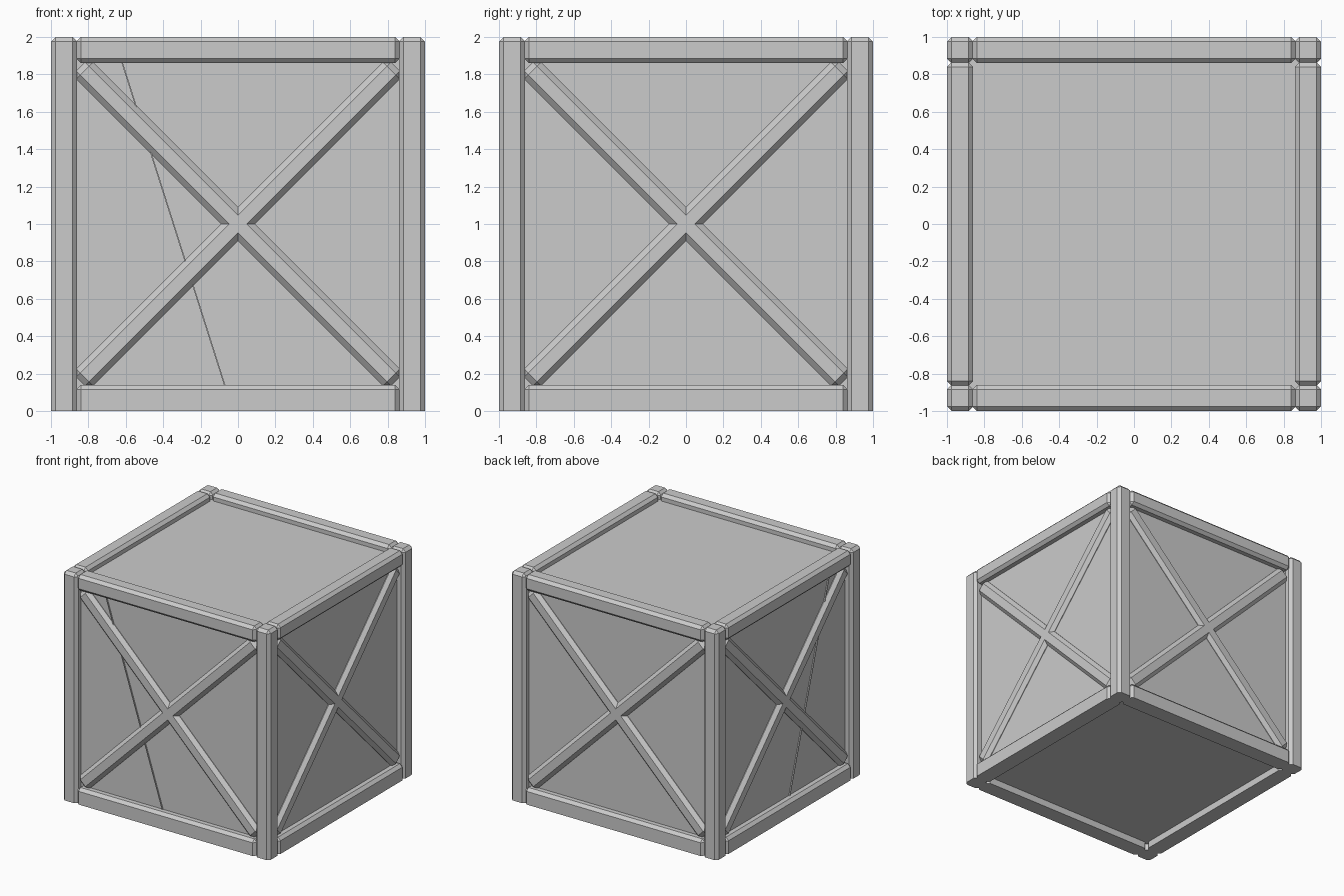
import bpy, bmesh, math
from mathutils import Matrix, Vector

if "Cube" in bpy.data.objects:
    bpy.data.objects.remove(bpy.data.objects["Cube"])


def block(name, size, centre, chamfer=0.0, local=None, world=None, flat_base=False):
    """Chamfered box; local rotates about its own centre, world places it on a side."""
    bm = bmesh.new()
    bmesh.ops.create_cube(bm, size=1.0)
    bmesh.ops.scale(bm, vec=size, verts=bm.verts)
    if chamfer:
        low = -size[2] / 2 + 1e-5
        edges = [e for e in bm.edges
                 if not (flat_base and all(v.co.z < low for v in e.verts))]
        bmesh.ops.bevel(bm, geom=edges, offset=chamfer, segments=1,
                        affect='EDGES', profile=0.5, clamp_overlap=True)
    m = Matrix.Translation(Vector(centre)) @ (local or Matrix())
    bm.transform((world or Matrix()) @ m)
    bmesh.ops.recalc_face_normals(bm, faces=bm.faces)
    mesh = bpy.data.meshes.new(name)
    bm.to_mesh(mesh)
    bm.free()
    obj = bpy.data.objects.new(name, mesh)
    bpy.context.collection.objects.link(obj)
    return obj


W = 0.14            # frame timber width
C = 0.025           # frame chamfer
P = 0.935           # panel face distance from the centre
MID = 1 - W / 2     # frame timber centre line

# Recessed panels as one inner box
block("crate_panels", (2 * P, 2 * P, 1.88), (0, 0, 1.0))

for k, side in enumerate(("front", "right", "back", "left")):
    turn = Matrix.Rotation(k * math.pi / 2, 4, 'Z')

    # Corner post
    block(side + "_corner_post", (W, W, 2.0), (-MID, -MID, 1.0), C,
          world=turn, flat_base=True)

    # Top and bottom rails
    block(side + "_top_rail", (1.73, W, W), (0, -MID, 2 - W / 2), C, world=turn)
    block(side + "_bottom_rail", (1.73, W, W), (0, -MID, W / 2), C,
          world=turn, flat_base=True)

    # Crossed braces
    for tag, angle in (("rising", -45), ("falling", 45)):
        block(f"{side}_{tag}_brace", (2.38, 0.12, 0.128), (0, -0.91, 1.0), 0.03,
              local=Matrix.Rotation(math.radians(angle), 4, 'Y'), world=turn)

# Thin slanted seams on the front and left panels
tilt = math.atan2(0.55, 1.73)
block("front_seam", (0.007, 0.05, 1.84), (-0.345, -P + 0.015, 1.0),
      local=Matrix.Rotation(-tilt, 4, 'Y'))
block("left_seam", (0.05, 0.007, 1.84), (-P + 0.015, -0.36, 1.0),
      local=Matrix.Rotation(tilt, 4, 'X'))
